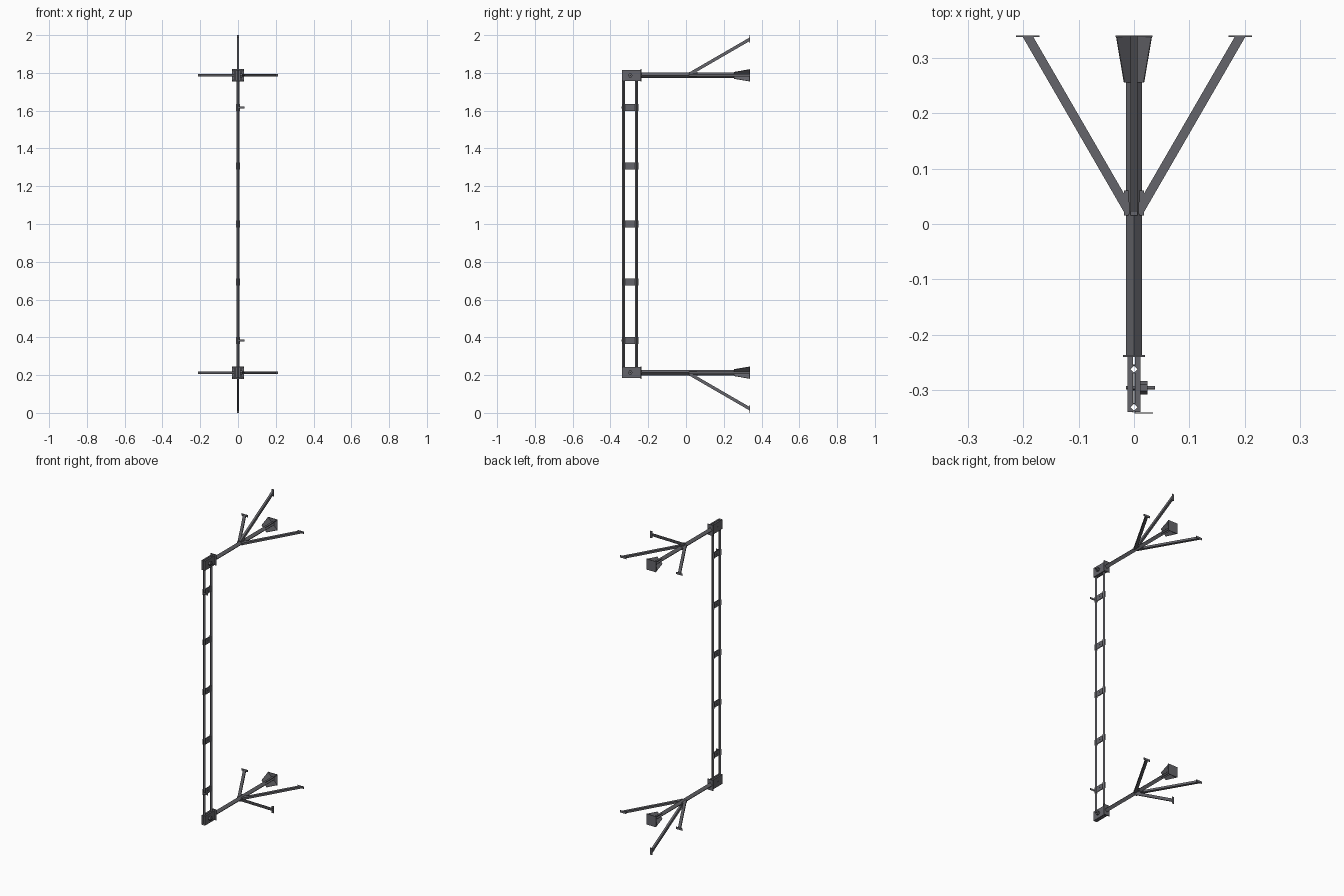
import bpy, bmesh, math
from mathutils import Vector, Matrix

if "Cube" in bpy.data.objects:
    bpy.data.objects.remove(bpy.data.objects["Cube"])

GREY = bpy.data.materials.new("dark_steel")
GREY.diffuse_color = (0.13, 0.13, 0.145, 1)
GREY.use_nodes = True
GREY.node_tree.nodes["Principled BSDF"].inputs["Base Color"].default_value = GREY.diffuse_color


def finish(bm, name):
    bmesh.ops.recalc_face_normals(bm, faces=bm.faces)
    me = bpy.data.meshes.new(name)
    bm.to_mesh(me)
    bm.free()
    me.materials.append(GREY)
    ob = bpy.data.objects.new(name, me)
    bpy.context.collection.objects.link(ob)
    return ob


def box(name, x, y, z):
    bm = bmesh.new()
    bmesh.ops.create_cube(bm, size=1)
    for v in bm.verts:
        v.co = [r[0] + (c + 0.5) * (r[1] - r[0]) for r, c in zip((x, y, z), v.co)]
    return finish(bm, name)


def prism(name, pts, vec):
    """Extrude a planar polygon along a vector."""
    bm = bmesh.new()
    f = bm.faces.new([bm.verts.new(p) for p in pts])
    ext = bmesh.ops.extrude_face_region(bm, geom=[f])["geom"]
    bmesh.ops.translate(bm, vec=vec, verts=[v for v in ext if isinstance(v, bmesh.types.BMVert)])
    return finish(bm, name)


def tube(name, rings):
    """Open hollow tube: outer and inner loops at both ends."""
    bm = bmesh.new()
    loops = [[bm.verts.new(p) for p in ring] for ring in rings]
    for a, b in zip(loops, loops[1:] + loops[:1]):
        for i in range(len(a)):
            j = (i + 1) % len(a)
            bm.faces.new((a[i], a[j], b[j], b[i]))
    return finish(bm, name)


def rod(name, r, x0, x1, y, z, n):
    bm = bmesh.new()
    bmesh.ops.create_cone(bm, cap_ends=True, segments=n, radius1=r, radius2=r, depth=x1 - x0,
                          matrix=Matrix.Translation(((x0 + x1) / 2, y, z)) @ Matrix.Rotation(math.pi / 2, 4, 'Y'))
    return finish(bm, name)


def diamond(r, place):
    return [place(r * math.cos(k * math.pi / 2), r * math.sin(k * math.pi / 2)) for k in range(4)]


RAILS = (-0.330, -0.262)
Z_LO, Z_HI = 0.185, 1.815

# Vertical hollow diamond rails
for n, y in zip(("front_rail", "rear_rail"), RAILS):
    at = lambda z: (lambda a, b: (a, y + b, z))
    tube(n, [diamond(0.008, at(Z_LO)), diamond(0.008, at(Z_HI)),
             diamond(0.0062, at(Z_HI)), diamond(0.0062, at(Z_LO))])


def notched(y0, y1, gap):
    """Inner edge that bends around both rails."""
    pts = [(gap, y0)]
    for y in RAILS:
        d = 0.0082 - gap
        pts += [(gap, y - d), (0.0082, y), (gap, y + d)]
    return pts + [(gap, y1)]


# Rungs: pairs of bent sheets hugging the rails
for i, z in enumerate((0.383, 0.693, 1.0, 1.307, 1.617)):
    inner = notched(-0.340, -0.252, 0.001)
    outer = [(x + 0.0016, y) for x, y in inner]
    for s in (1, -1):
        prism(f"rung_plate_{i}_{s}", [(s * x, y, z - 0.018) for x, y in inner + outer[::-1]], (0, 0, 0.036))
    rod(f"rung_bolt_{i}", 0.004, -0.006, 0.006, -0.296, z, 6)
    if i in (0, 4):
        box(f"rung_tab_{i}", (0.001, 0.034), (-0.3415, -0.340), (z - 0.006, z + 0.006))

for s, tag in ((1, "upper"), (-1, "lower")):
    zc = 1 + s * 0.787
    # Rail clamp halves with through bolt
    prof = notched(-0.339, -0.240, 0.002) + [(0.012, -0.240), (0.012, -0.339)]
    for m in (1, -1):
        prism(f"{tag}_clamp_{m}", [(m * x, y, zc - 0.029) for x, y in prof], (0, 0, 0.058))
    rod(f"{tag}_clamp_nut", 0.012, 0.012, 0.024, -0.295, zc, 6)
    rod(f"{tag}_clamp_bolt", 0.003, -0.014, 0.038, -0.295, zc, 12)
    # Arm with plates at both ends
    box(f"{tag}_clamp_plate", (-0.02, 0.02), (-0.240, -0.236), (zc - 0.033, zc + 0.033))
    at = lambda y: (lambda a, b: (a, y, zc + b))
    tube(f"{tag}_arm", [diamond(0.0145, at(-0.237)), diamond(0.0145, at(0.338)),
                        diamond(0.0125, at(0.338)), diamond(0.0125, at(-0.237))])
    box(f"{tag}_wall_plate", (-0.033, 0.033), (0.337, 0.340), (zc - 0.033, zc + 0.033))
    # Diagonal gussets reaching the plate corners
    for k in range(4):
        a = math.pi / 4 + k * math.pi / 2
        d = Vector((math.cos(a), 0, math.sin(a)))
        n = Vector((-d.z, 0, d.x)) * 0.001
        c = Vector((0, 0, zc)) - n
        q = [c + d * r + Vector((0, y, 0)) for r, y in ((0.009, 0.255), (0.025, 0.255), (0.045, 0.338), (0.009, 0.338))]
        prism(f"{tag}_gusset_{k}", q, n * 2)
    # Braces fanning out left, right and away from the middle
    for nm, u in (("left", Vector((-1, 0, 0))), ("right", Vector((1, 0, 0))), ("outer", Vector((0, 0, s)))):
        w = u.cross(Vector((0, 1, 0))) * 0.0065
        o = Vector((0, 0, zc)) - w
        P = lambda r, y: o + u * r + Vector((0, y, 0))
        prism(f"{tag}_{nm}_brace", [P(0.006, 0.018), P(0.016, 0.018), P(0.201, 0.338), P(0.182, 0.338), P(0.006, 0.034)], w * 2)
        prism(f"{tag}_{nm}_foot", [P(0.170, 0.337), P(0.213, 0.337), P(0.213, 0.340), P(0.170, 0.340)], w * 2)
        prism(f"{tag}_{nm}_lug", [P(0.010, 0.015), P(0.018, 0.015), P(0.018, 0.060), P(0.010, 0.060)], w * 2)
